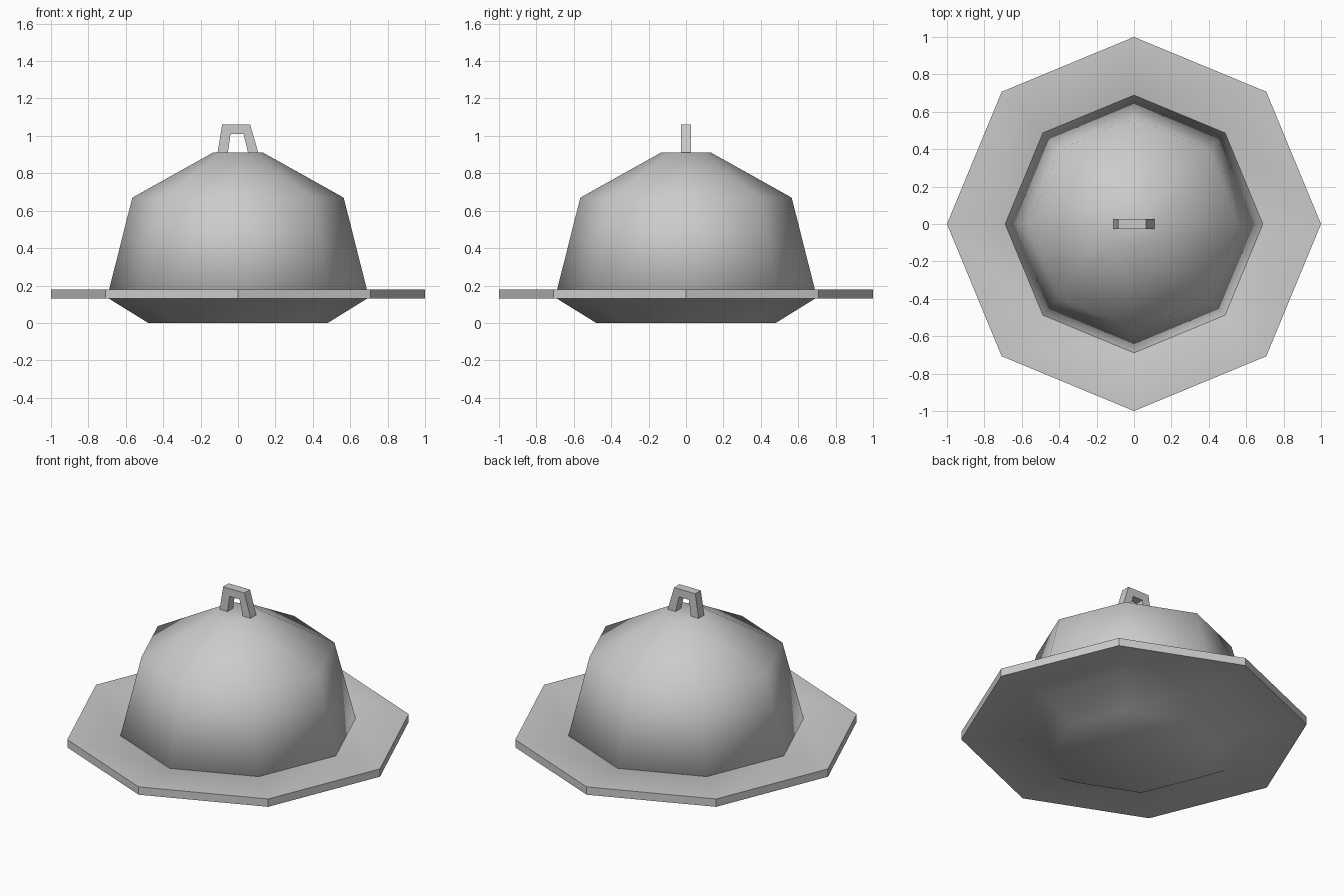
import bpy, bmesh, math

if "Cube" in bpy.data.objects:
    bpy.data.objects.remove(bpy.data.objects["Cube"])

SIDES = 8


def finish(name, bm, angle=None, inward=False):
    bmesh.ops.recalc_face_normals(bm, faces=bm.faces)
    if inward:
        bmesh.ops.reverse_faces(bm, faces=bm.faces)
    mesh = bpy.data.meshes.new(name)
    bm.to_mesh(mesh)
    bm.free()
    ob = bpy.data.objects.new(name, mesh)
    bpy.context.collection.objects.link(ob)
    bpy.ops.object.select_all(action='DESELECT')
    ob.select_set(True)
    bpy.context.view_layer.objects.active = ob
    if angle is None:
        bpy.ops.object.shade_smooth()
    else:
        bpy.ops.object.shade_smooth_by_angle(angle=math.radians(angle))
    return ob


def turned(name, profile, **kw):
    """Spin an open (radius, z) profile into an octagonal solid with capped ends."""
    bm = bmesh.new()
    rings = []
    for r, z in profile:
        rings.append([bm.verts.new((r * math.cos(2 * math.pi * i / SIDES),
                                    r * math.sin(2 * math.pi * i / SIDES), z))
                      for i in range(SIDES)])
    for a, b in zip(rings, rings[1:]):
        for i in range(SIDES):
            j = (i + 1) % SIDES
            bm.faces.new((a[i], a[j], b[j], b[i]))
    bm.faces.new(rings[0])
    bm.faces.new(rings[-1])
    return finish(name, bm, **kw)


# Plate: flat foot, sloping underside, wide rim and sunken well
turned("plate", [(0.48, 0.0), (0.69, 0.13), (1.0, 0.13), (1.0, 0.18),
                 (0.69, 0.18), (0.48, 0.05)], angle=35)

# Domed cover: outer skin and a slightly smaller lining, faces turned inward
turned("dome_cover", [(0.135, 0.91), (0.565, 0.67), (0.69, 0.175),
                      (0.61, 0.13), (0.55, 0.655), (0.13, 0.892)], inward=True)

# Handle: bent bar on top, extruded from its front outline
outline = [(-0.11, 0.905), (-0.085, 1.06), (0.065, 1.06), (0.11, 0.905),
           (0.055, 0.905), (0.03, 1.01), (-0.04, 1.01), (-0.055, 0.905)]
bm = bmesh.new()
face = bm.faces.new([bm.verts.new((x, -0.028, z)) for x, z in outline])
ext = bmesh.ops.extrude_face_region(bm, geom=[face], use_keep_orig=True)
bmesh.ops.translate(bm, vec=(0, 0.056, 0),
                    verts=[v for v in ext["geom"] if isinstance(v, bmesh.types.BMVert)])
finish("handle", bm, angle=30)
